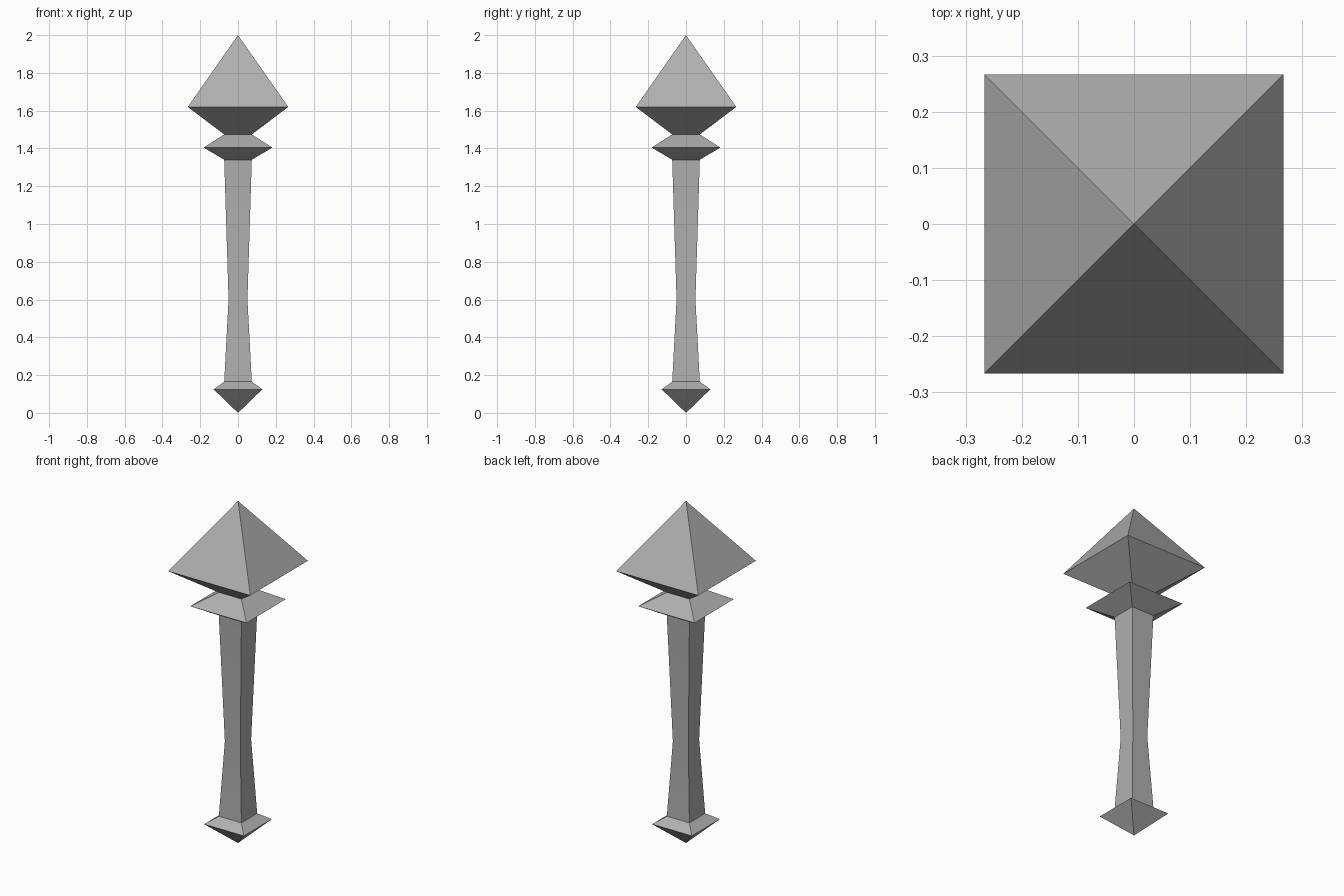
import bpy, bmesh, math

if "Cube" in bpy.data.objects:
    bpy.data.objects.remove(bpy.data.objects["Cube"])

grey = bpy.data.materials.new("dark_grey")
grey.diffuse_color = (0.43, 0.43, 0.43, 1)
grey.use_nodes = True
grey.node_tree.nodes["Principled BSDF"].inputs["Base Color"].default_value = grey.diffuse_color


def square_loft(name, profile):
    """Loft square sections given as (half_width, z); zero width makes a point."""
    bm = bmesh.new()
    rings = []
    for r, z in profile:
        corners = [(0, 0)] if r == 0 else [(-r, -r), (r, -r), (r, r), (-r, r)]
        rings.append([bm.verts.new((x, y, z)) for x, y in corners])
    for low, high in zip(rings, rings[1:]):
        for i in range(4):
            j = (i + 1) % 4
            quad = [low[i % len(low)], low[j % len(low)],
                    high[j % len(high)], high[i % len(high)]]
            bm.faces.new(list(dict.fromkeys(quad)))
    mesh = bpy.data.meshes.new(name)
    bm.to_mesh(mesh)
    bm.free()
    mesh.materials.append(grey)
    obj = bpy.data.objects.new(name, mesh)
    bpy.context.collection.objects.link(obj)
    return obj


# pointed pommel at the bottom
square_loft("pommel", [(0, 0), (0.129, 0.125), (0.073, 0.165)])
# waisted shaft, shaded smoothly across the waist
shaft = square_loft("shaft", [(0.073, 0.165), (0.05, 0.6), (0.073, 1.34)])
bpy.context.view_layer.objects.active = shaft
shaft.select_set(True)
bpy.ops.object.shade_smooth_by_angle(angle=math.radians(30))
# flared collar
square_loft("collar", [(0.073, 1.34), (0.182, 1.405), (0.073, 1.474)])
# pyramid head
square_loft("head", [(0.073, 1.474), (0.266, 1.62), (0, 2)])
